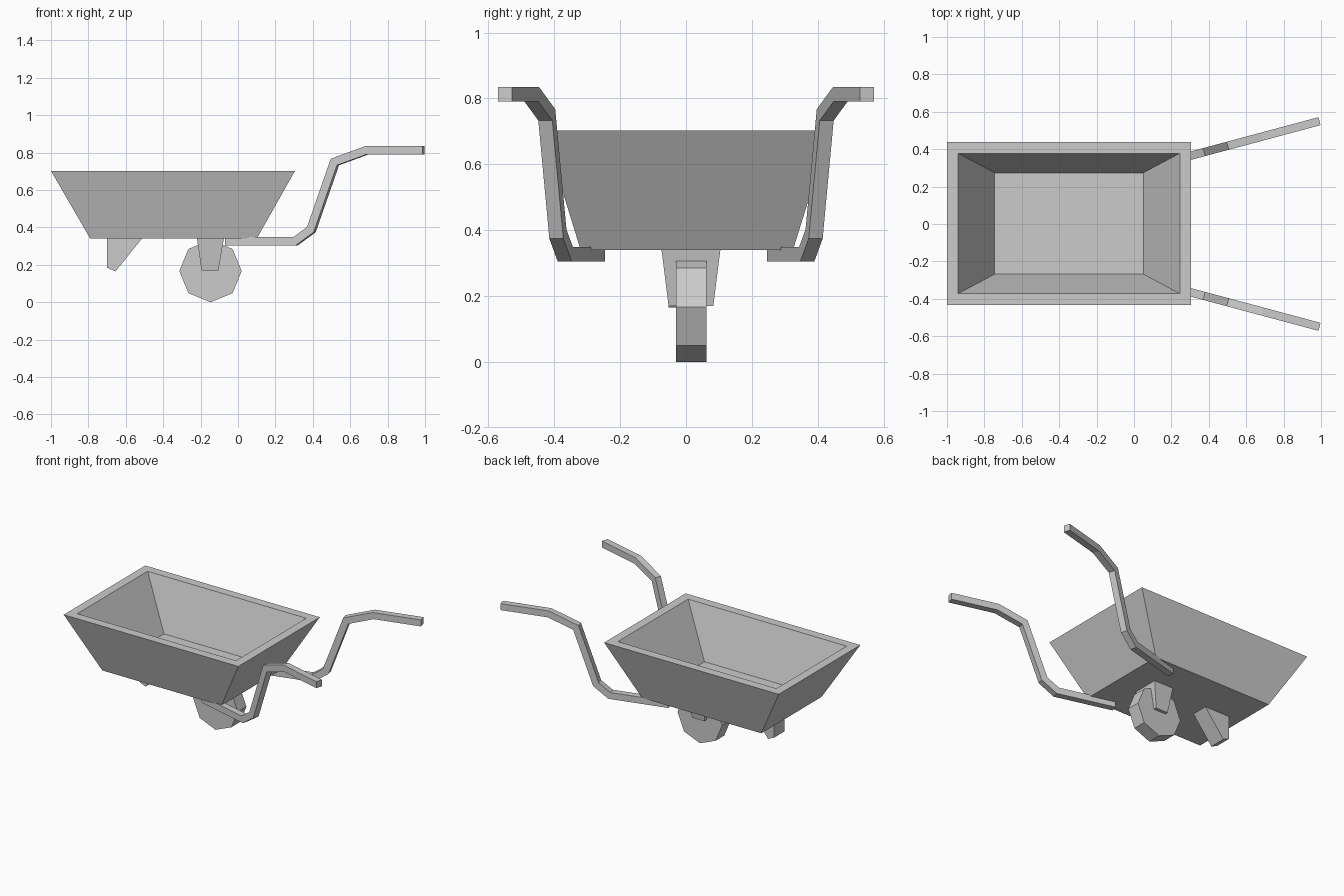
import bpy, math
from mathutils import Vector

if "Cube" in bpy.data.objects:
    bpy.data.objects.remove(bpy.data.objects["Cube"])

grey = bpy.data.materials.new("plain grey")
grey.use_nodes = True
COLOUR = (0.6, 0.6, 0.6, 1)
grey.diffuse_color = COLOUR
grey.node_tree.nodes["Principled BSDF"].inputs["Base Color"].default_value = COLOUR


def loft(name, rings):
    """Skin equal-sized rings of points in order and cap both ends."""
    n = len(rings[0])
    verts = [p for ring in rings for p in ring]
    faces = [list(range(n))[::-1], list(range(len(verts) - n, len(verts)))]
    for r in range(len(rings) - 1):
        for i in range(n):
            j = (i + 1) % n
            faces.append([r * n + i, r * n + j, (r + 1) * n + j, (r + 1) * n + i])
    mesh = bpy.data.meshes.new(name)
    mesh.from_pydata(verts, [], faces)
    mesh.materials.append(grey)
    obj = bpy.data.objects.new(name, mesh)
    bpy.context.collection.objects.link(obj)
    return obj


def rect(x0, x1, y0, y1, z):
    return [(x0, y0, z), (x1, y0, z), (x1, y1, z), (x0, y1, z)]


def prism(name, profile, y0, y1):
    """Extrude a counter-clockwise x-z profile along y."""
    return loft(name, [[(x, y, z) for x, z in profile] for y in (y1, y0)])


# Open tub with thick sloping walls
loft("tub", [
    rect(-0.79, 0.10, -0.32, 0.325, 0.34),
    rect(-1.0, 0.305, -0.432, 0.438, 0.703),
    rect(-0.94, 0.245, -0.372, 0.378, 0.703),
    rect(-0.745, 0.05, -0.268, 0.274, 0.372),
])

# Eight-sided wheel
R = 0.167
prism("wheel", [(-0.147 + R * math.cos(k * math.pi / 4), R + R * math.sin(k * math.pi / 4))
                for k in range(8)], -0.03, 0.062)

# Tapered wheel mount
loft("wheel_mount", [
    rect(-0.195, -0.105, -0.053, 0.083, 0.17),
    rect(-0.22, -0.075, -0.075, 0.105, 0.345),
])

# Wedge-shaped rest leg
prism("rest_leg", [(-0.70, 0.345), (-0.70, 0.185), (-0.655, 0.165), (-0.51, 0.345)],
      -0.053, 0.06)

# Bent handles: square bar with mitred corners, splayed outwards
SPLAY = math.radians(15)
HALF = 0.022
PATH = [Vector(p) for p in [(-0.065, 0.326), (0.307, 0.326), (0.392, 0.388),
                            (0.518, 0.75), (0.69, 0.813), (0.992, 0.813)]]


def handle(name, side):
    # Lay the path out in the splayed vertical plane
    path = [Vector((p.x / math.cos(SPLAY), p.y)) for p in PATH]
    dirs = [(b - a).normalized() for a, b in zip(path, path[1:])]
    rings = []
    for i, p in enumerate(path):
        a, b = dirs[max(i - 1, 0)], dirs[min(i, len(dirs) - 1)]
        t = (a + b).normalized()
        mitre = Vector((-t.y, t.x)) * HALF / t.dot(b)
        ring = []
        for u, w in ((1, 1), (1, -1), (-1, -1), (-1, 1)):
            q = p + mitre * u
            x = q.x * math.cos(SPLAY) - w * HALF * math.sin(SPLAY)
            y = 0.284 + q.x * math.sin(SPLAY) + w * HALF * math.cos(SPLAY)
            ring.append((x, side * y, q.y))
        rings.append(ring if side < 0 else ring[::-1])
    return loft(name, rings)


handle("left_handle", 1)
handle("right_handle", -1)

# Consistent outward normals
import bmesh
for obj in bpy.context.collection.objects:
    if obj.type == "MESH" and grey.name in obj.data.materials:
        bm = bmesh.new()
        bm.from_mesh(obj.data)
        bmesh.ops.recalc_face_normals(bm, faces=bm.faces)
        bm.to_mesh(obj.data)
        bm.free()
